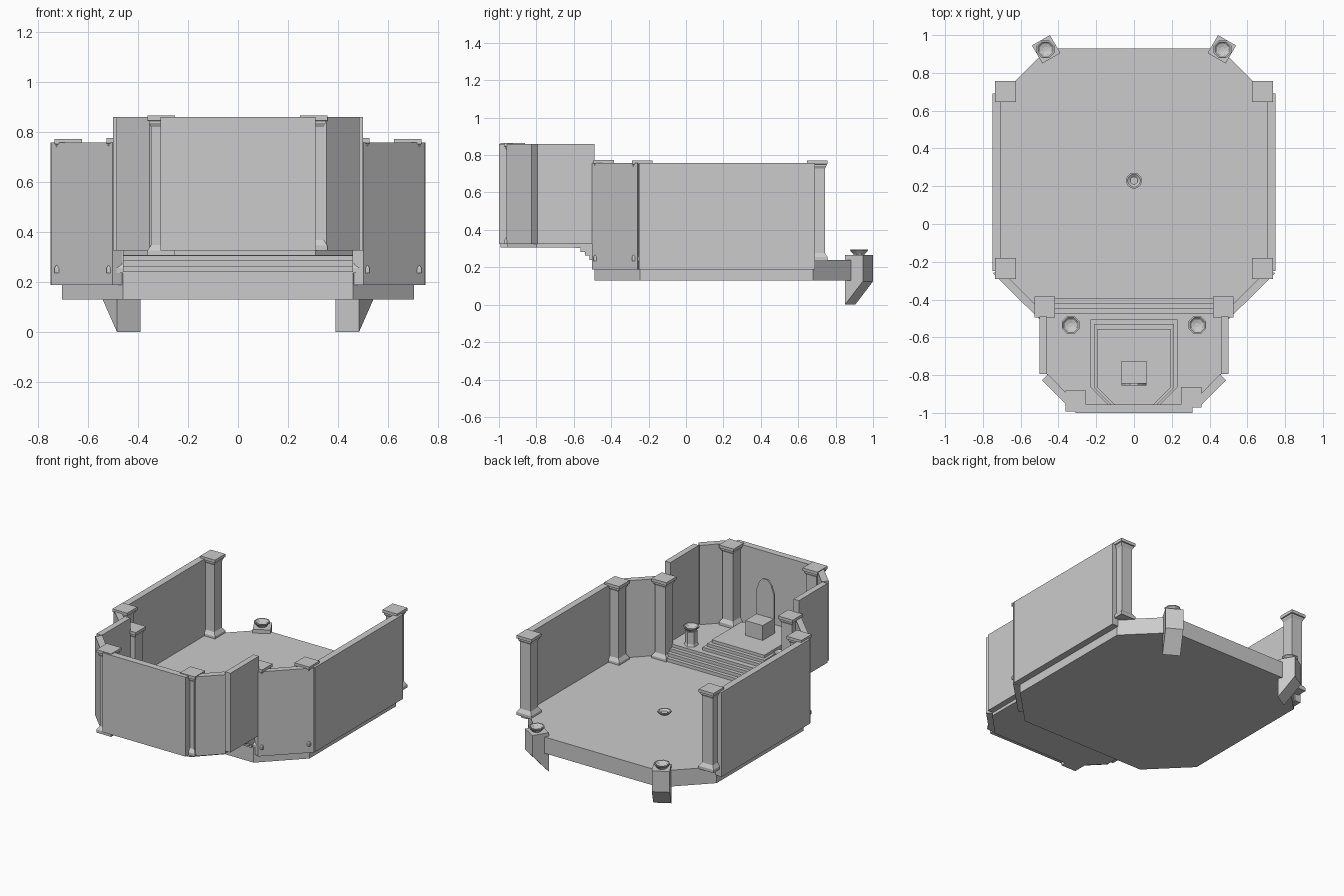
import bpy, bmesh
from math import cos, sin, pi

if "Cube" in bpy.data.objects:
    bpy.data.objects.remove(bpy.data.objects["Cube"])


def finish(name, bm):
    bmesh.ops.recalc_face_normals(bm, faces=bm.faces)
    me = bpy.data.meshes.new(name)
    bm.to_mesh(me)
    bm.free()
    ob = bpy.data.objects.new(name, me)
    bpy.context.collection.objects.link(ob)
    return ob


def loft(name, rings):
    """Closed solid skinned through rings with equal point counts."""
    bm = bmesh.new()
    vs = [[bm.verts.new(p) for p in r] for r in rings]
    n = len(vs[0])
    for a, b in zip(vs, vs[1:]):
        for i in range(n):
            j = (i + 1) % n
            bm.faces.new((a[i], a[j], b[j], b[i]))
    bm.faces.new(vs[0][::-1])
    bm.faces.new(vs[-1])
    return finish(name, bm)


def prism(name, poly, z0, z1):
    return loft(name, [[(x, y, z) for x, y in poly] for z in (z0, z1)])


def box(name, x0, x1, y0, y1, z0, z1):
    return prism(name, [(x0, y0), (x1, y0), (x1, y1), (x0, y1)], z0, z1)


def lathe(name, x, y, profile, n=8):
    return loft(name, [[(x + r * cos(2 * pi * (i + .5) / n), y + r * sin(2 * pi * (i + .5) / n), z)
                        for i in range(n)] for r, z in profile])


def sym(half):
    """Mirror a half outline (x > 0) across x = 0."""
    return half + [(-x, y) for x, y in reversed(half)]


def pillar(name, x, y, z0, z1):
    prof = [(.055, z0), (.055, z0 + .02), (.04, z0 + .042), (.04, z1 - .045),
            (.048, z1 - .03), (.048, z1 - .022), (.055, z1 - .02), (.055, z1)]
    loft(name, [[(x + a * h, y + b * h, z) for a, b in ((-1, -1), (1, -1), (1, 1), (-1, 1))]
                for h, z in prof])


def bowl(name, x, y, z):
    lathe(name, x, y, [(.03, z), (.035, z + .008), (.051, z + .024), (.051, z + .03),
                       (.043, z + .03), (.032, z + .018), (.012, z + .012)])


# Main octagonal floor with a low central dish
prism("main_floor", sym([(.46, -.49), (.705, -.245), (.705, .68), (.455, .93)]), .13, .24)
lathe("floor_dish", 0, .23, [(.03, .24), (.042, .252), (.042, .258), (.034, .258), (.02, .248)], 16)

# Raised floor and the stairs leading to it
prism("upper_floor", sym([(.31, -.955), (.46, -.80), (.46, -.47)]), .305, .325)
for i, top in enumerate((.262, .284, .305, .325)):
    box(f"stair_{i + 1}", -.46, .46, -.515 - .025 * i, -.395 - .025 * i, top - .022, top)

# Three-tier dais, pedestal and arched panel
for i in range(3):
    w, f = .23 - .017 * i, -.505 - .025 * i
    prism(f"dais_{i + 1}", sym([(w - .09, -.955), (w, -.865), (w, f)]),
          .325 + .02 * i, .345 + .02 * i)
box("pedestal", -.065, .065, -.845, -.725, .385, .485)
arch = sym([(.065, .385), (.065, .65), (.045, .705), (.02, .735)])
loft("arched_panel", [[(x, y, z) for x, z in arch] for y in (-.855, -.843)])

# Back wall and its slightly uneven corner pillars
box("back_wall", -.31, .31, -1, -.955, .325, .86)
pillar("rear_pillar_left", -.308, -.937, .305, .865)
pillar("rear_pillar_right", .303, -.917, .325, .865)

u, v = (.5, .866), (-.866, .5)
for side, s in (("left", -1), ("right", 1)):
    # Walls around the main floor
    box(f"main_wall_{side}", s * .705, s * .75, -.25, .69, .188, .758)
    prism(f"main_angled_wall_{side}",
          [(s * x, y) for x, y in ((.705, -.245), (.748, -.26), (.502, -.503), (.465, -.485))], .188, .758)
    # Walls around the raised floor
    box(f"upper_wall_{side}", s * .46, s * .50, -.795, -.49, .325, .86)
    prism(f"upper_angled_wall_{side}",
          [(s * x, y) for x, y in ((.455, -.795), (.487, -.827), (.355, -.96), (.31, -.945))], .325, .86)
    # Pillars
    pillar(f"entry_pillar_{side}", s * .68, .702, .235, .772)
    pillar(f"middle_pillar_{side}", s * .68, -.235, .235, .772)
    pillar(f"stair_pillar_{side}", s * .472, -.44, .235, .775)
    # Inner fire bowls on posts
    lathe(f"inner_post_{side}", s * .335, -.535, [(.045, .325), (.038, .34), (.038, .42)], 6)
    bowl(f"inner_bowl_{side}", s * .335, -.535, .42)
    # Outer corbels with slanted undersides
    h, ring = .055, []
    for a, b in ((1, 1), (1, -1), (-1, -1), (-1, 1)):
        ring.append((s * (.465 + h * (a * u[0] + b * v[0])), .925 + h * (a * u[1] + b * v[1]), a))
    loft(f"corbel_{side}", [[(x, y, .125 if a > 0 else 0) for x, y, a in ring],
                            [(x, y, .265) for x, y, a in ring]])
    bowl(f"outer_bowl_{side}", s * .468, .925, .265)
